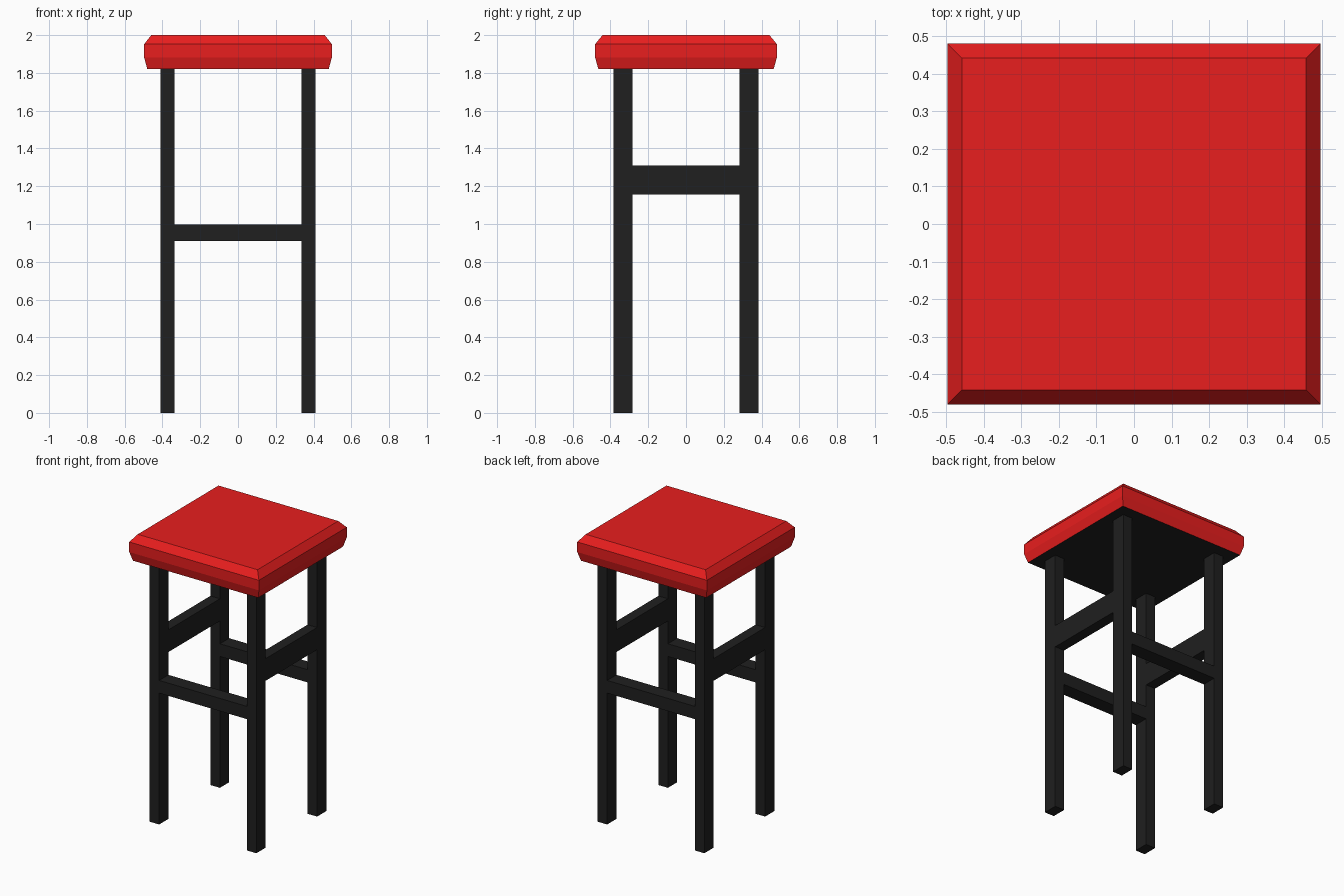
import bpy, bmesh

if "Cube" in bpy.data.objects:
    bpy.data.objects.remove(bpy.data.objects["Cube"])


def material(name, rgb):
    m = bpy.data.materials.new(name)
    m.diffuse_color = (*rgb, 1)
    m.use_nodes = True
    m.node_tree.nodes["Principled BSDF"].inputs["Base Color"].default_value = m.diffuse_color
    return m


red = material("red_vinyl", (0.81, 0.013, 0.013))
black = material("black_paint", (0.014, 0.014, 0.014))


def add_object(name, bm, *mats):
    bmesh.ops.recalc_face_normals(bm, faces=bm.faces)
    mesh = bpy.data.meshes.new(name)
    bm.to_mesh(mesh)
    bm.free()
    for m in mats:
        mesh.materials.append(m)
    obj = bpy.data.objects.new(name, mesh)
    bpy.context.collection.objects.link(obj)
    return obj


def box(name, lo, hi):
    bm = bmesh.new()
    bmesh.ops.create_cube(bm, size=1)
    for v in bm.verts:
        v.co = [(a + b) / 2 + c * (b - a) for a, b, c in zip(lo, hi, v.co)]
    return add_object(name, bm, black)


# Seat cushion: stacked rectangles (half x, half y, z), black underside
profile = [(0.48, 0.464, 1.82), (0.497, 0.481, 1.882),
           (0.497, 0.481, 1.952), (0.459, 0.442, 2.0)]
bm = bmesh.new()
rings = [[bm.verts.new((sx * x, sy * y, z))
          for sx, sy in ((-1, -1), (1, -1), (1, 1), (-1, 1))]
         for x, y, z in profile]
for a, b in zip(rings, rings[1:]):
    for i in range(4):
        j = (i + 1) % 4
        bm.faces.new((a[i], a[j], b[j], b[i]))
bm.faces.new(rings[-1])
bm.faces.new(rings[0][::-1]).material_index = 1
add_object("seat", bm, red, black)

# Leg extents from the centre
XI, XO, YI, YO = 0.336, 0.409, 0.282, 0.383

# Four legs
for sx, side in ((-1, "left"), (1, "right")):
    for sy, end in ((-1, "front"), (1, "back")):
        x0, x1 = sorted((sx * XI, sx * XO))
        y0, y1 = sorted((sy * YI, sy * YO))
        box(f"{end}_{side}_leg", (x0, y0, 0), (x1, y1, 1.82))

# Lower rails at front and back
for s, end in ((-1, "front"), (1, "back")):
    y0, y1 = sorted((s * YI, s * YO))
    box(f"{end}_rail", (-XI, y0, 0.91), (XI, y1, 0.998))

# Deeper, higher rails at the sides
for s, side in ((-1, "left"), (1, "right")):
    x0, x1 = sorted((s * XI, s * XO))
    box(f"{side}_rail", (x0, -YI, 1.156), (x1, YI, 1.31))
